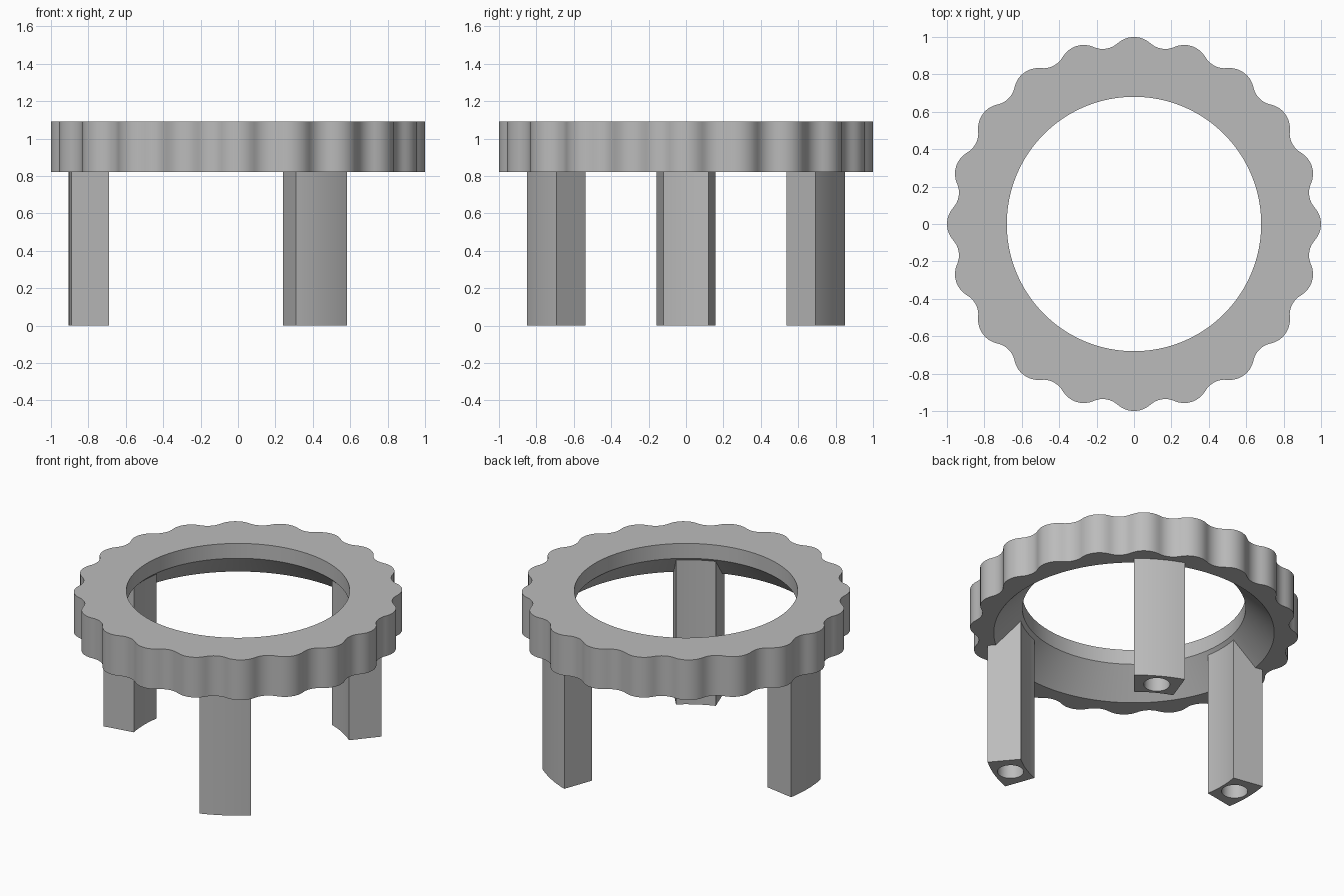
import bpy, bmesh
from math import sin, cos, atan2, sqrt, pi, radians, hypot

if "Cube" in bpy.data.objects:
    bpy.data.objects.remove(bpy.data.objects["Cube"])

Z_BOT, Z_LIP, Z_TOP = 0.82, 0.99, 1.09
R_HOLE, R_CONE = 0.68, 0.854

grey = bpy.data.materials.new("plain grey")
grey.diffuse_color = (0.5, 0.5, 0.5, 1)
grey.use_nodes = True
grey.node_tree.nodes["Principled BSDF"].inputs["Base Color"].default_value = grey.diffuse_color


def skin_loops(name, loops, close=False, caps=()):
    """Join equal-length vertex loops with quads; optionally cap given loops."""
    bm = bmesh.new()
    rings = [[bm.verts.new(p) for p in loop] for loop in loops]
    n = len(rings[0])
    pairs = list(zip(rings, rings[1:]))
    if close:
        pairs.append((rings[-1], rings[0]))
    for a, b in pairs:
        for i in range(n):
            j = (i + 1) % n
            bm.faces.new((a[i], a[j], b[j], b[i]))
    for k in caps:
        bm.faces.new(rings[k])
    bmesh.ops.recalc_face_normals(bm, faces=bm.faces)
    mesh = bpy.data.meshes.new(name)
    bm.to_mesh(mesh)
    bm.free()
    mesh.materials.append(grey)
    ob = bpy.data.objects.new(name, mesh)
    bpy.context.collection.objects.link(ob)
    bpy.ops.object.select_all(action='DESELECT')
    ob.select_set(True)
    bpy.context.view_layer.objects.active = ob
    bpy.ops.object.shade_smooth_by_angle(angle=radians(25))
    return ob


def scalloped_outline(lobes=20, c=0.87, rl=0.13, rv=0.12, seg=8):
    """Convex lobe arcs blended by tangent concave valley arcs."""
    h = pi / lobes
    d = c * cos(h) + sqrt((rl + rv) ** 2 - (c * sin(h)) ** 2)
    phi = atan2(d * sin(h), d * cos(h) - c)
    pts = []
    for k in range(lobes):
        t = 2 * h * k
        for i in range(seg):
            a = t - phi + 2 * phi * i / seg
            pts.append((c * cos(t) + rl * cos(a), c * sin(t) + rl * sin(a)))
        for i in range(seg):
            a = t + pi + phi + (2 * h - 2 * phi) * i / seg
            pts.append((d * cos(t + h) + rv * cos(a), d * sin(t + h) + rv * sin(a)))
    return pts


# Scalloped ring: straight lip at the top, 45 degree flare underneath
outline = scalloped_outline()
angles = [atan2(y, x) for x, y in outline]


def circle(r, z):
    return [(r * cos(a), r * sin(a), z) for a in angles]


skin_loops("scalloped_ring", [
    [(x, y, Z_BOT) for x, y in outline],
    [(x, y, Z_TOP) for x, y in outline],
    circle(R_HOLE, Z_TOP), circle(R_HOLE, Z_LIP), circle(R_CONE, Z_BOT)], close=True)


# Legs: 20 degree ring sectors with a blind round hole in the foot
def leg(name, mid, r0=0.70, r1=0.905, half=radians(10), hole_r=0.08, depth=0.4):
    n, m = 12, 6
    polar = [(r1, -half + 2 * half * i / n) for i in range(n)]
    polar += [(r1 + (r0 - r1) * i / m, half) for i in range(m)]
    polar += [(r0, half - 2 * half * i / n) for i in range(n)]
    polar += [(r0 + (r1 - r0) * i / m, -half) for i in range(m)]
    prof = [(r * cos(mid + a), r * sin(mid + a)) for r, a in polar]
    cx, cy = 0.8 * cos(mid), 0.8 * sin(mid)
    hole = []
    for x, y in prof:
        k = hole_r / hypot(x - cx, y - cy)
        hole.append((cx + (x - cx) * k, cy + (y - cy) * k))
    # top follows the flare, sunk slightly into the ring
    top = [(x, y, max(Z_BOT, Z_BOT + R_CONE - hypot(x, y)) + 0.01) for x, y in prof]
    skin_loops(name, [
        top,
        [(x, y, 0) for x, y in prof],
        [(x, y, 0) for x, y in hole],
        [(x, y, depth) for x, y in hole]], caps=(0, 3))


for name, deg in (("back_right_leg", 60), ("left_leg", 180), ("front_right_leg", 300)):
    leg(name, radians(deg))
